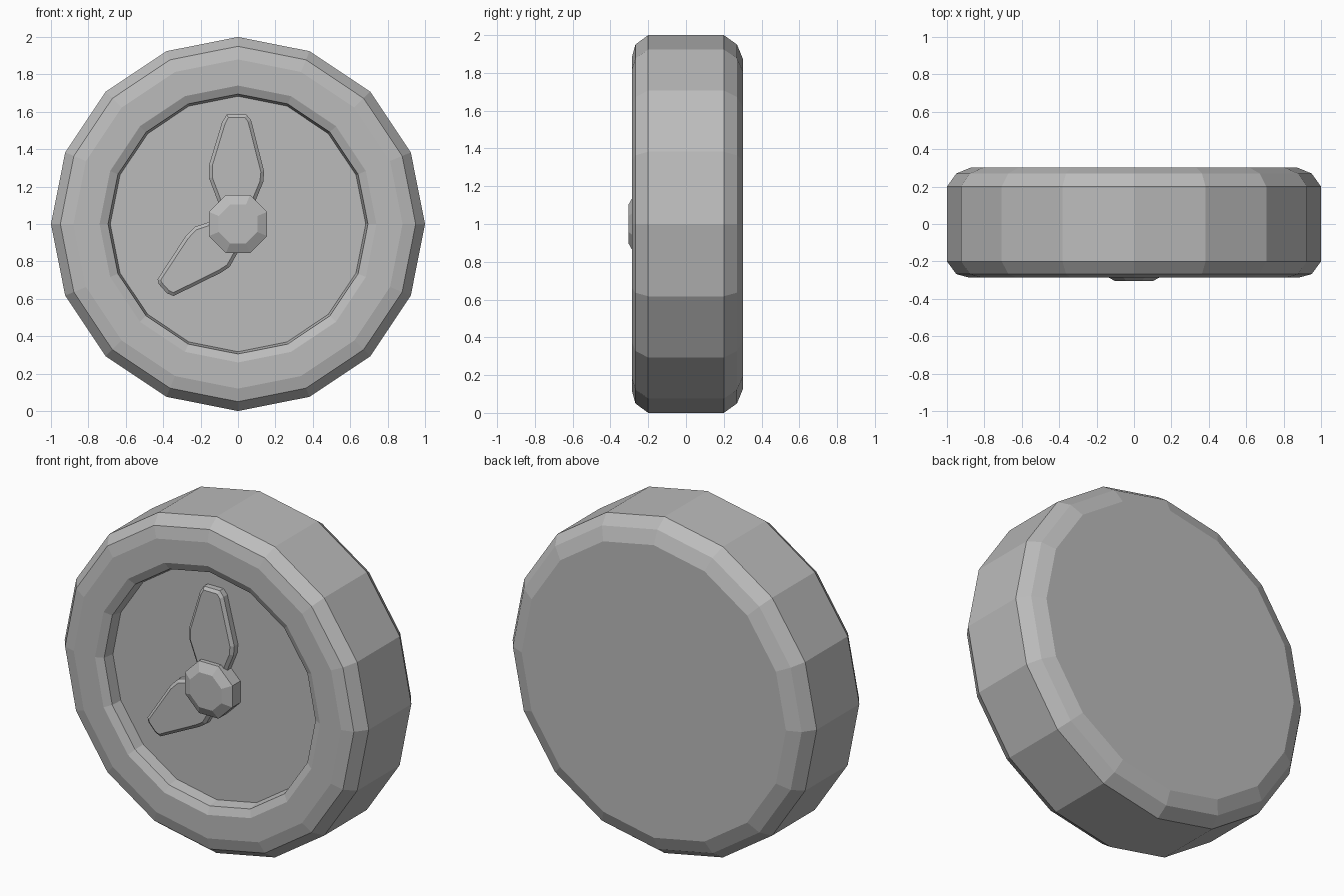
import bpy, bmesh
from math import sin, cos, pi, radians

cube = bpy.data.objects.get("Cube")
if cube:
    bpy.data.objects.remove(cube, do_unlink=True)

grey = bpy.data.materials.new("plain grey")
grey.use_nodes = True
grey.diffuse_color = (0.5, 0.5, 0.5, 1)
grey.node_tree.nodes["Principled BSDF"].inputs["Base Color"].default_value = (0.5, 0.5, 0.5, 1)

FLOOR = -0.2


def finish(name, bm):
    bmesh.ops.recalc_face_normals(bm, faces=bm.faces)
    mesh = bpy.data.meshes.new(name)
    bm.to_mesh(mesh)
    bm.free()
    mesh.materials.append(grey)
    obj = bpy.data.objects.new(name, mesh)
    bpy.context.collection.objects.link(obj)


def turned(name, profile, sides, start=0):
    """Rings of (radius, y) around the dial axis, capped at both ends."""
    bm = bmesh.new()
    rings = []
    for r, y in profile:
        angles = [start + 2 * pi * i / sides for i in range(sides)]
        rings.append([bm.verts.new((r * cos(a), y, 1 + r * sin(a))) for a in angles])
    for a, b in zip(rings, rings[1:]):
        for i in range(sides):
            j = (i + 1) % sides
            bm.faces.new((a[i], a[j], b[j], b[i]))
    bm.faces.new(rings[0])
    bm.faces.new(rings[-1])
    finish(name, bm)


def hand(name, outline, edge_y, front_y):
    """Flat clock hand with a bevelled front edge."""
    bm = bmesh.new()
    back = [bm.verts.new((x, FLOOR + 0.01, z)) for x, z in outline]
    front = [bm.verts.new((x, edge_y, z)) for x, z in outline]
    n = len(outline)
    for i in range(n):
        j = (i + 1) % n
        bm.faces.new((back[i], back[j], front[j], front[i]))
    bm.faces.new(back)
    cap = bm.faces.new(front)
    bmesh.ops.recalc_face_normals(bm, faces=bm.faces)
    bmesh.ops.inset_region(bm, faces=[cap], thickness=0.018)
    for v in cap.verts:
        v.co.y = front_y
    finish(name, bm)


# Case: rounded rim, bevelled lip and recessed dial
turned("clock_case", [
    (0.87, 0.303), (0.95, 0.27), (1.0, 0.2), (1.0, -0.2), (0.95, -0.268),
    (0.88, -0.287), (0.74, -0.287), (0.695, -0.265), (0.683, FLOOR)], 16)

# Central hub
turned("hub", [(0.168, FLOOR + 0.01), (0.168, -0.275), (0.112, -0.304)], 8, radians(22.5))

# Hands
hand("minute_hand", [
    (-0.06, 1.0), (-0.115, 1.14), (-0.155, 1.245), (-0.155, 1.315), (-0.085, 1.545),
    (-0.06, 1.585), (0.045, 1.585), (0.07, 1.555), (0.14, 1.28), (0.135, 1.225),
    (0.1, 1.14), (0.05, 1.0)], -0.235, -0.25)
hand("hour_hand", [
    (0.0, 1.0), (-0.155, 1.01), (-0.23, 0.985), (-0.28, 0.935), (-0.43, 0.705),
    (-0.425, 0.68), (-0.38, 0.63), (-0.345, 0.615), (-0.09, 0.74), (-0.045, 0.77),
    (0.0, 0.85)], -0.235, -0.25)
